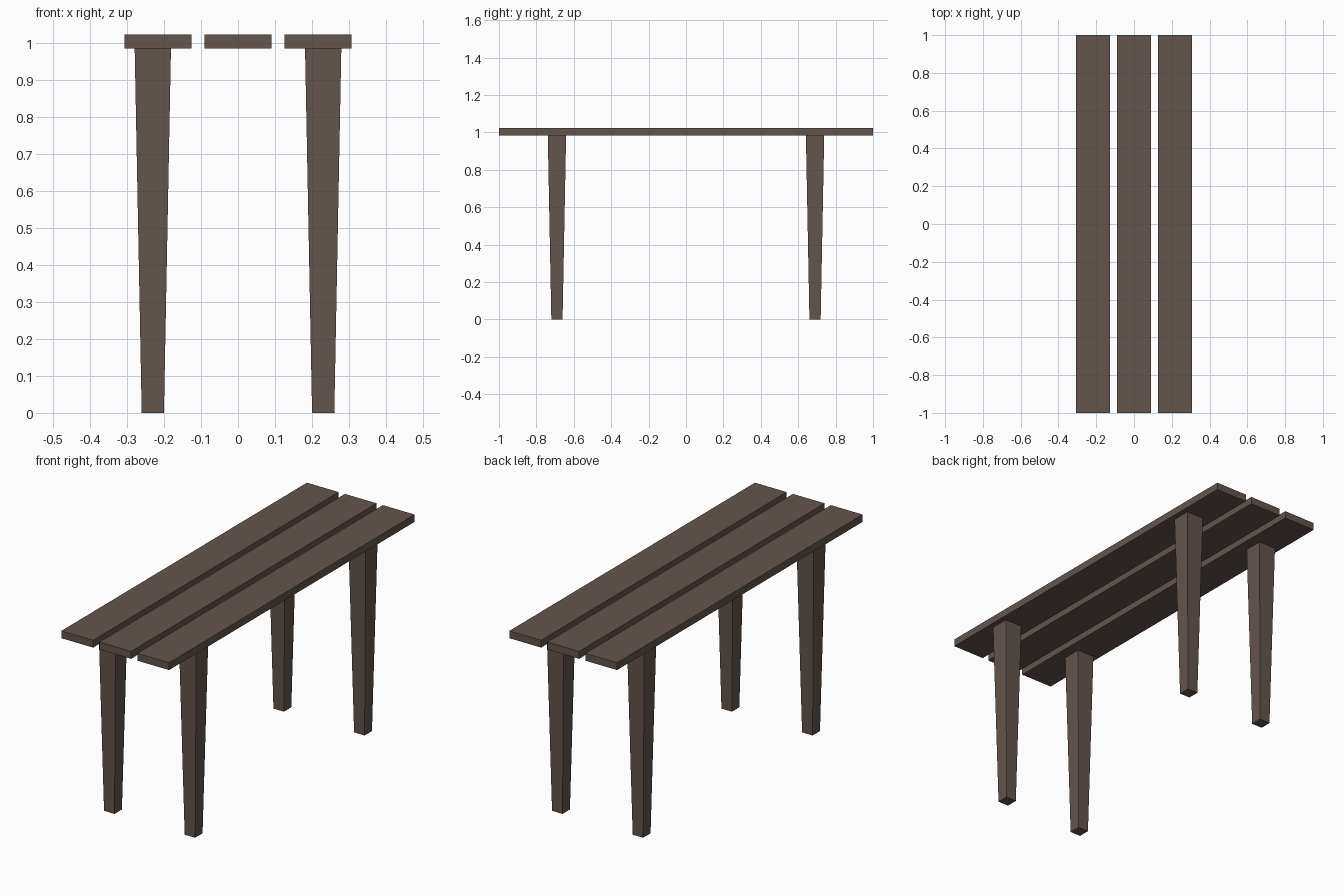
import bpy, bmesh

if "Cube" in bpy.data.objects:
    bpy.data.objects.remove(bpy.data.objects["Cube"])

wood = bpy.data.materials.new("dark brown wood")
wood.diffuse_color = (0.125, 0.092, 0.075, 1)
wood.use_nodes = True
wood.node_tree.nodes["Principled BSDF"].inputs["Base Color"].default_value = wood.diffuse_color


def tapered_box(name, x, y, z0, z1, bottom, top):
    """Box from z0 to z1 with (half x, half y) sizes at its bottom and top."""
    bm = bmesh.new()
    bmesh.ops.create_cube(bm, size=2)
    for v in bm.verts:
        hx, hy = top if v.co.z > 0 else bottom
        v.co = (x + v.co.x * hx, y + v.co.y * hy, z1 if v.co.z > 0 else z0)
    mesh = bpy.data.meshes.new(name)
    bm.to_mesh(mesh)
    bm.free()
    mesh.materials.append(wood)
    bpy.context.collection.objects.link(bpy.data.objects.new(name, mesh))


# Three seat planks with gaps between them
for side, x in (("left", -0.2165), ("middle", 0), ("right", 0.2165)):
    tapered_box(side + "_plank", x, 0, 0.984, 1.022, (0.0905, 1), (0.0905, 1))

# Four square legs, narrowing toward the floor
for depth, y in (("front", -0.69), ("back", 0.69)):
    for side, x in (("left", -0.23), ("right", 0.23)):
        tapered_box(f"{depth}_{side}_leg", x, y, 0, 0.984,
                    (0.03, 0.03), (0.049, 0.049))
